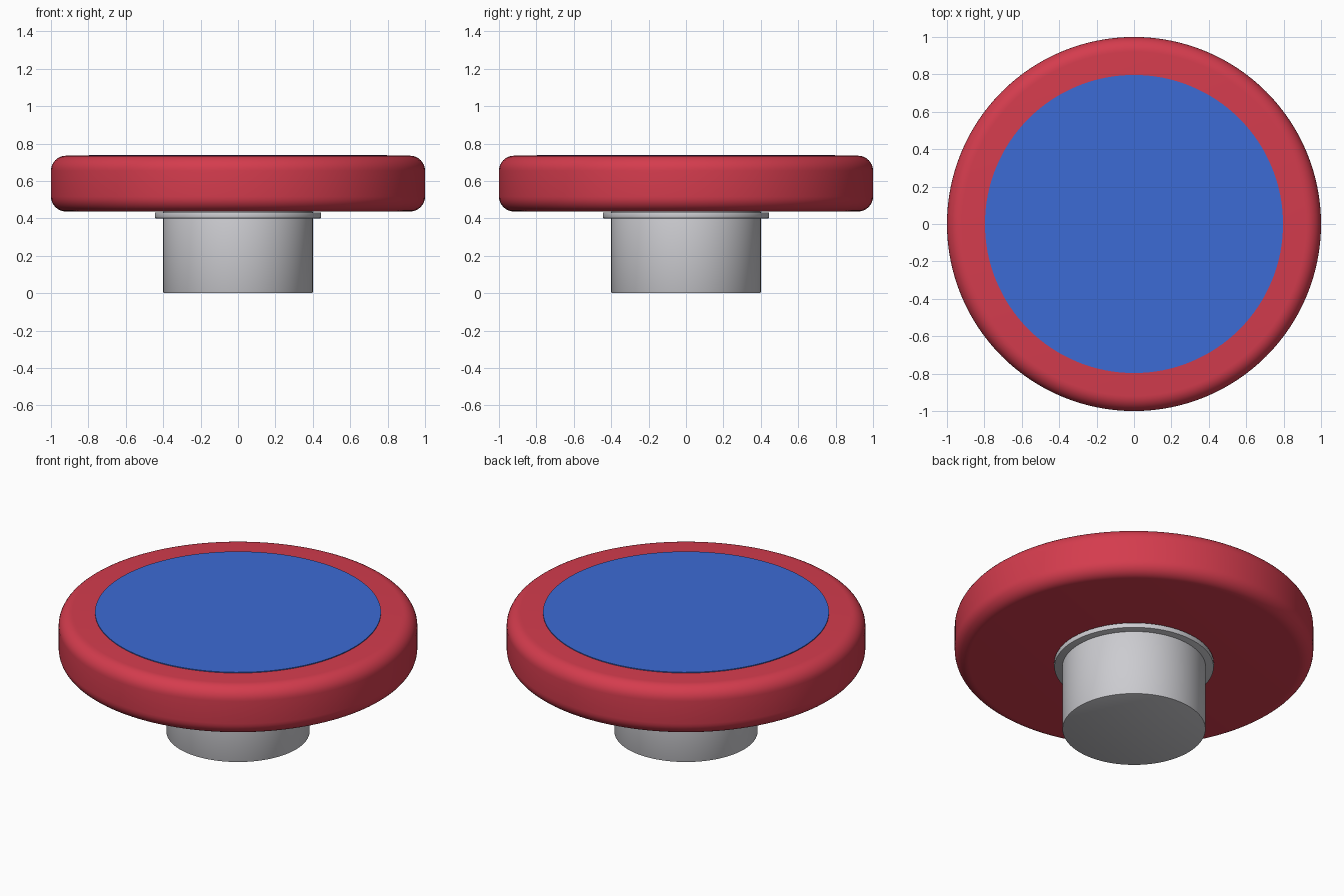
import bpy, bmesh, math

if "Cube" in bpy.data.objects:
    bpy.data.objects.remove(bpy.data.objects["Cube"])


def material(name, rgb):
    m = bpy.data.materials.new(name)
    m.diffuse_color = (*rgb, 1)
    m.use_nodes = True
    m.node_tree.nodes["Principled BSDF"].inputs["Base Color"].default_value = m.diffuse_color
    return m


red = material("red", (0.66, 0.045, 0.075))
blue = material("blue", (0.045, 0.145, 0.66))
metal = material("light grey metal", (0.60, 0.60, 0.63))


def disc(name, radius, z0, z1, mat, bevel=0.0, segments=3, sides=128):
    """Round slab between two heights, with optional rounded rims."""
    bm = bmesh.new()
    bmesh.ops.create_cone(bm, cap_ends=True, segments=sides, radius1=radius,
                          radius2=radius, depth=z1 - z0)
    bmesh.ops.translate(bm, verts=bm.verts, vec=(0, 0, (z0 + z1) / 2))
    if bevel:
        rims = [e for e in bm.edges
                if abs(e.verts[0].co.z - e.verts[1].co.z) < 1e-5]
        bmesh.ops.bevel(bm, geom=rims, offset=bevel, segments=segments,
                        profile=0.5, affect='EDGES')
    mesh = bpy.data.meshes.new(name)
    bm.to_mesh(mesh)
    bm.free()
    mesh.materials.append(mat)
    ob = bpy.data.objects.new(name, mesh)
    bpy.context.collection.objects.link(ob)
    bpy.ops.object.select_all(action='DESELECT')
    ob.select_set(True)
    bpy.context.view_layer.objects.active = ob
    bpy.ops.object.shade_smooth_by_angle(angle=math.radians(35))
    return ob


# Round stem and the thin collar under the cap
disc("stem", 0.40, 0.0, 0.44, metal, bevel=0.006, segments=2)
disc("collar", 0.445, 0.40, 0.432, metal, bevel=0.005, segments=2)
# Wide cap with rounded rims
disc("cap", 1.0, 0.437, 0.735, red, bevel=0.08, segments=8)
# Thin coloured plate on top
disc("top_plate", 0.797, 0.732, 0.74, blue)
